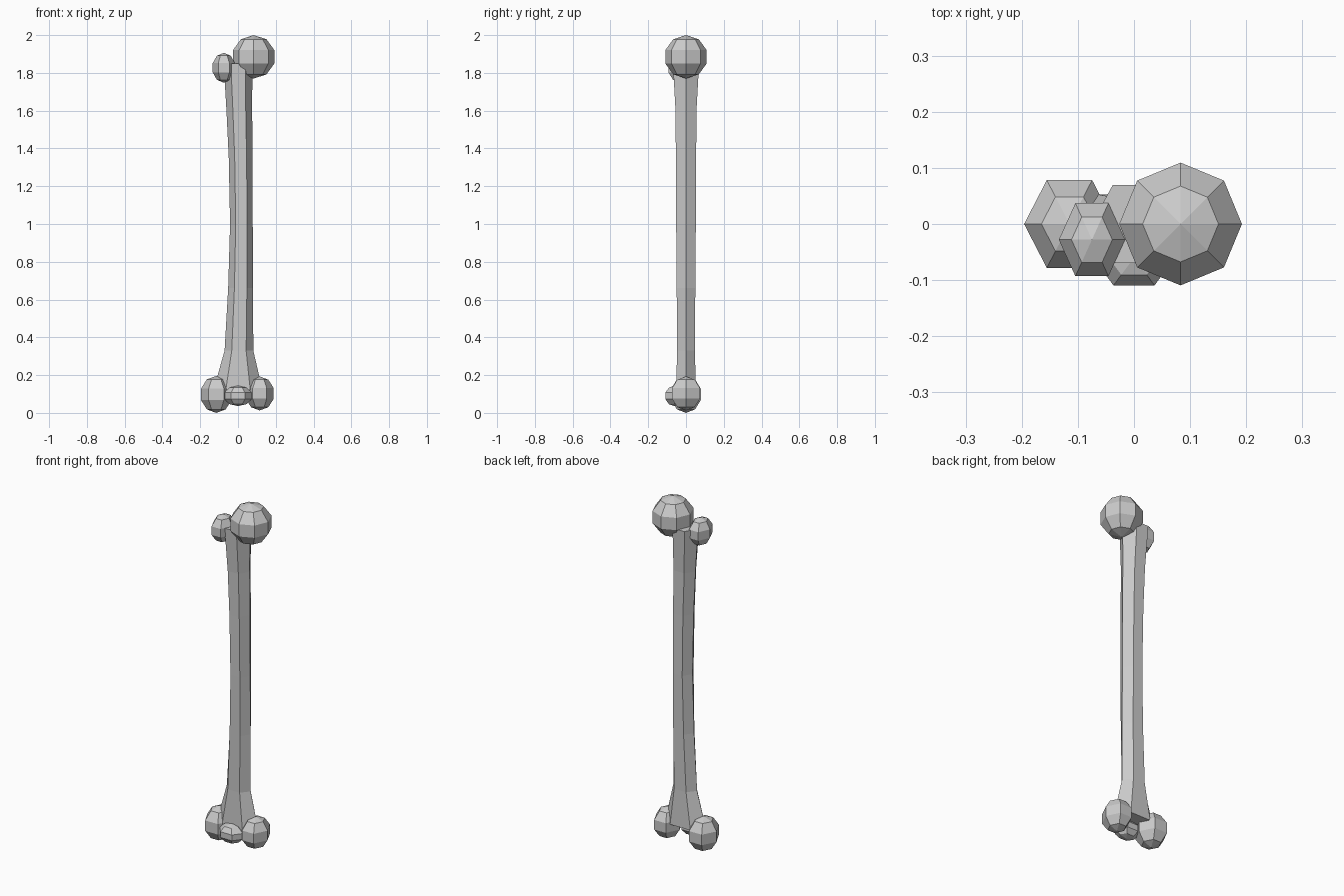
import bpy, bmesh, math

if "Cube" in bpy.data.objects:
    bpy.data.objects.remove(bpy.data.objects["Cube"])

bone = bpy.data.materials.new("bone grey")
bone.diffuse_color = (0.6, 0.6, 0.6, 1)
bone.use_nodes = True
bone.node_tree.nodes["Principled BSDF"].inputs["Base Color"].default_value = bone.diffuse_color


def loft(name, rings, sides):
    """Skin rings of (z, centre x, centre y, radius x, radius y); zero radius closes to a point."""
    bm = bmesh.new()
    loops = []
    for z, cx, cy, rx, ry in rings:
        loops.append([bm.verts.new((cx + rx * math.cos(2 * math.pi * i / sides),
                                    cy + ry * math.sin(2 * math.pi * i / sides), z))
                      for i in range(sides)])
    for a, b in zip(loops, loops[1:]):
        for i in range(sides):
            j = (i + 1) % sides
            bm.faces.new((a[i], a[j], b[j], b[i]))
    if rings[0][3] > 0:
        bm.faces.new(loops[0][::-1])
    if rings[-1][3] > 0:
        bm.faces.new(loops[-1])
    bmesh.ops.remove_doubles(bm, verts=bm.verts[:], dist=1e-5)
    bmesh.ops.recalc_face_normals(bm, faces=bm.faces[:])
    mesh = bpy.data.meshes.new(name)
    bm.to_mesh(mesh)
    bm.free()
    mesh.materials.append(bone)
    obj = bpy.data.objects.new(name, mesh)
    bpy.context.collection.objects.link(obj)
    return obj


def knob(name, centre, radii, sides):
    """Low-poly ellipsoid with five bands."""
    cx, cy, cz = centre
    rx, ry, rz = radii
    rings = []
    for k in range(6):
        t = math.pi * k / 5
        s = math.sin(t) if 0 < k < 5 else 0
        rings.append((cz - rz * math.cos(t), cx, cy, rx * s, ry * s))
    return loft(name, rings, sides)


# Slightly bowed six-sided shaft with a flared lower end
loft("shaft", [
    (0.12, 0.0, 0, 0.130, 0.061),
    (0.33, 0.005, 0, 0.076, 0.054),
    (0.66, 0.014, 0, 0.066, 0.057),
    (1.00, 0.018, 0, 0.060, 0.060),
    (1.35, 0.014, 0, 0.063, 0.062),
    (1.60, 0.007, 0, 0.068, 0.064),
    (1.85, 0.0, 0, 0.076, 0.080),
], 6)

# Upper end: ball head and side bump
knob("ball_head", (0.083, 0, 1.885), (0.115, 0.115, 0.115), 8)
knob("upper_side_knob", (-0.075, -0.028, 1.827), (0.062, 0.079, 0.079), 6)

# Lower end: two knuckles and the front plate
knob("left_knuckle", (-0.115, 0, 0.098), (0.085, 0.095, 0.098), 6)
knob("right_knuckle", (0.115, 0, 0.103), (0.078, 0.090, 0.090), 6)
knob("front_knee_knob", (0, -0.06, 0.09), (0.077, 0.060, 0.054), 6)
